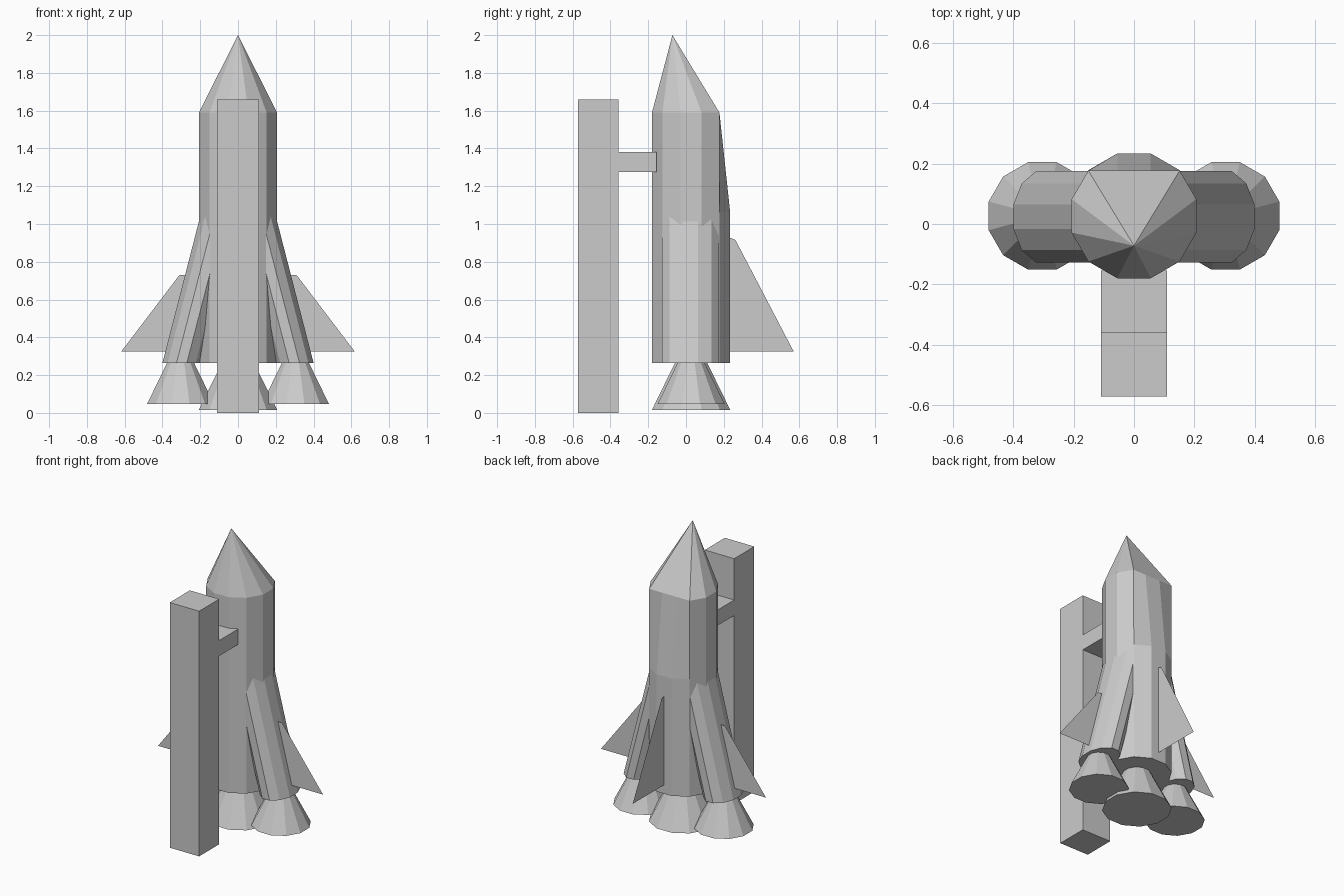
import bpy, math
from mathutils import Vector

if "Cube" in bpy.data.objects:
    bpy.data.objects.remove(bpy.data.objects["Cube"])

SIDES = 12
CY = 0.027  # rocket axis in y


def add_mesh(name, verts, faces):
    mesh = bpy.data.meshes.new(name)
    mesh.from_pydata(verts, [], faces)
    mesh.update()
    obj = bpy.data.objects.new(name, mesh)
    bpy.context.collection.objects.link(obj)
    return obj


def ring(cx, cy, z, ax, ay, y_max=9.0):
    """Twelve-sided ring with flats on the axes; ax and ay are half widths."""
    k = 1 / math.cos(math.pi / SIDES)
    pts = []
    for i in range(SIDES):
        a = (i + 0.5) * 2 * math.pi / SIDES
        pts.append((cx + ax * k * math.cos(a),
                    min(cy + ay * k * math.sin(a), y_max), z))
    return pts


def loft(name, rings, apex=None):
    """Join stacked rings, closed by a cap or by a pointed tip."""
    verts = [p for r in rings for p in r]
    n = SIDES
    faces = [tuple(reversed(range(n)))]
    for k in range(len(rings) - 1):
        for i in range(n):
            j = (i + 1) % n
            faces.append((k * n + i, k * n + j, (k + 1) * n + j, (k + 1) * n + i))
    base = (len(rings) - 1) * n
    if apex:
        verts.append(apex)
        faces += [(base + i, base + (i + 1) % n, len(verts) - 1) for i in range(n)]
    else:
        faces.append(tuple(range(base, base + n)))
    return add_mesh(name, verts, faces)


def box(name, lo, hi):
    lo, hi = Vector(lo), Vector(hi)
    bpy.ops.mesh.primitive_cube_add(size=1, location=(lo + hi) / 2)
    obj = bpy.context.object
    obj.name = name
    obj.scale = hi - lo
    return obj


# Fuselage, its back sloping inwards towards the top, and the pointed nose
R = 0.207
top = ring(0, CY, 1.59, R, R, y_max=0.177)
loft("fuselage", [ring(0, CY, 0.265, R, R), ring(0, CY, 1.06, R, R), top])
loft("nose_cone", [top], apex=(0, -0.072, 2.0))

# Centre engine bell
loft("main_nozzle", [ring(0, CY, 0.016, R, R), ring(0, CY, 0.27, 0.083, 0.083)])

# Leaning side boosters with their bells and fins
for side, s in (("left", -1), ("right", 1)):
    loft(side + "_booster", [ring(s * 0.298, 0.024, 0.265, 0.102, 0.151),
                             ring(s * 0.057, 0.024, 1.2, 0.102, 0.151)])
    loft(side + "_nozzle", [ring(s * 0.304, CY, 0.046, 0.178, 0.178),
                            ring(s * 0.304, CY, 0.27, 0.069, 0.069)])
    add_mesh(side + "_fin", [(s * x, CY, z) for x, z in
             ((0.25, 0.325), (0.618, 0.325), (0.31, 0.73), (0.20, 0.73))],
             [(0, 1, 2, 3)])

# Back fin
add_mesh("back_fin", [(0, y, z) for y, z in
         ((0.20, 0.325), (0.57, 0.325), (0.262, 0.915), (0.20, 0.942))],
         [(0, 1, 2, 3)])

# Launch tower and its arm
box("launch_tower", (-0.11, -0.573, 0), (0.11, -0.358, 1.66))
box("tower_arm", (-0.11, -0.36, 1.275), (0.11, -0.155, 1.38))
